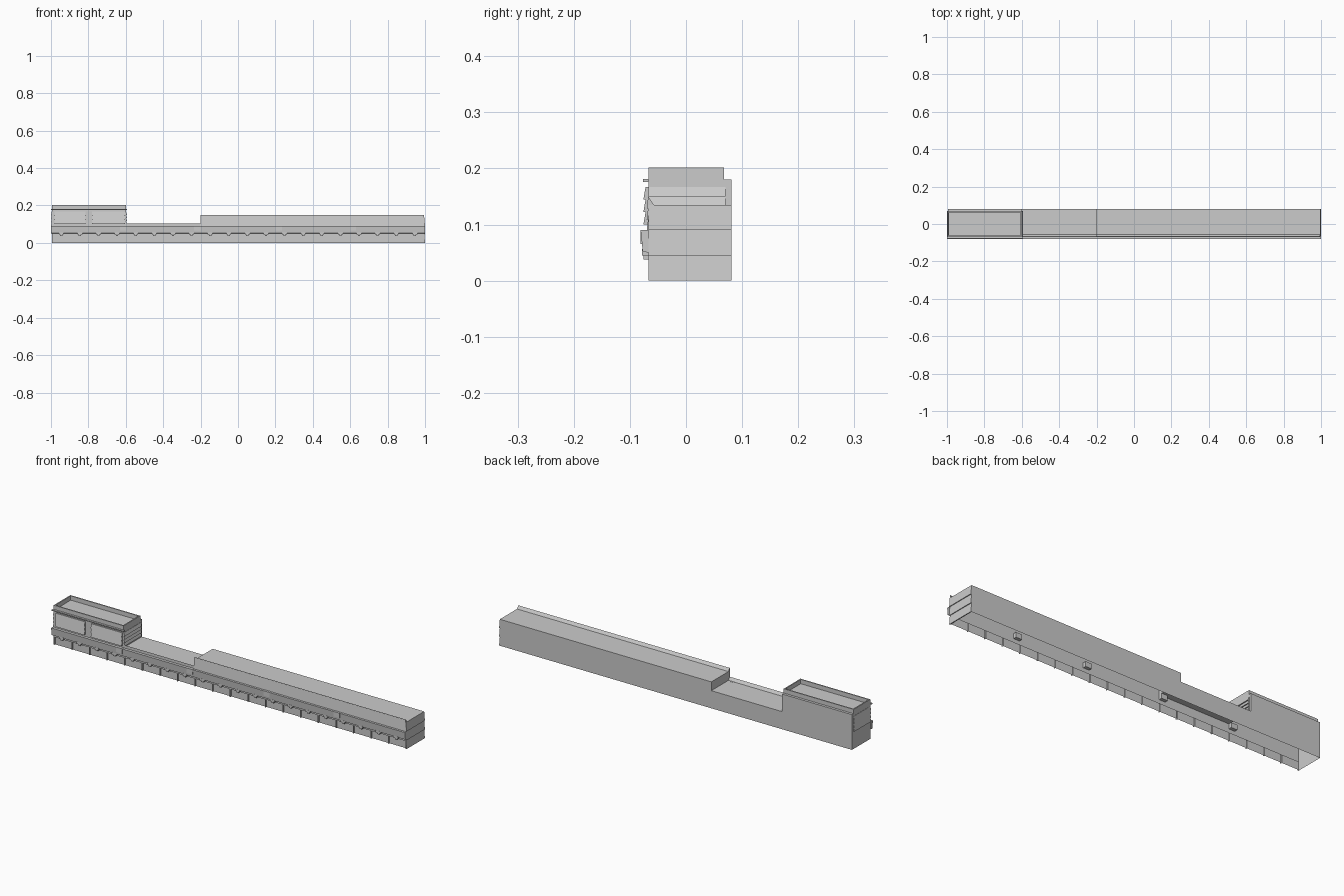
import bpy
import bmesh

cube = bpy.data.objects.get("Cube")
if cube:
    bpy.data.objects.remove(cube, do_unlink=True)

grey = bpy.data.materials.new("plain_grey")
grey.use_nodes = True
colour = (0.6, 0.6, 0.6, 1)
grey.diffuse_color = colour
grey.node_tree.nodes["Principled BSDF"].inputs["Base Color"].default_value = colour

FRONT, BACK, END = -0.067, 0.081, 0.995


def finish(name, bm):
    bmesh.ops.recalc_face_normals(bm, faces=bm.faces)
    mesh = bpy.data.meshes.new(name)
    bm.to_mesh(mesh)
    bm.free()
    mesh.materials.append(grey)
    obj = bpy.data.objects.new(name, mesh)
    bpy.context.collection.objects.link(obj)
    return obj


def sweep(name, path, axis, a, b, closed=False, caps=(False, False)):
    """Sweep a 2D path along one axis from a to b, with optional end caps."""
    bm = bmesh.new()

    def point(p, t):
        co = list(p)
        co.insert("xyz".index(axis), t)
        return bm.verts.new(co)

    rows = [[point(p, t) for p in path] for t in (a, b)]
    n = len(path)
    for i in range(n if closed else n - 1):
        j = (i + 1) % n
        bm.faces.new((rows[0][i], rows[0][j], rows[1][j], rows[1][i]))
    for row, cap in zip(rows, caps):
        if cap:
            bm.faces.new(row)
    return finish(name, bm)


def box(name, x, y, z):
    return sweep(name, [(x[0], y[0]), (x[1], y[0]), (x[1], y[1]), (x[0], y[1])],
                 "z", *z, closed=True, caps=(True, True))


def siding(name, axis, wall, out, a, b, z0, z1, rows, offset=0.0):
    """Lapped boards; out is the signed depth of each board's lower edge."""
    h = (z1 - z0) / rows
    path = [(wall, z0)]
    for i in range(rows):
        path += [(wall + offset + out, z0 + i * h), (wall + offset + out * 0.2, z0 + (i + 1) * h)]
    path.append((wall, z1))
    return sweep(name, path, axis, a, b, closed=True, caps=(True, True))


# Stepped shell: roofs, end walls and back wall, open underneath
outline = [(-END, 0), (-END, 0.18), (-0.6, 0.18), (-0.6, 0.09),
           (-0.2, 0.09), (-0.2, 0.135), (END, 0.135), (END, 0)]
sweep("building_shell", outline, "y", FRONT, BACK, caps=(False, True))

# Upper front wall follows the same stepped outline
bm = bmesh.new()
bm.faces.new([bm.verts.new((x, FRONT, max(z, 0.04))) for x, z in outline])
finish("upper_front_wall", bm)

# Ground floor front: shallow bays between narrow piers
plan = []
for i in range(20):
    x = -END + i * 0.0995
    plan += [(x, FRONT), (x + 0.004, FRONT), (x + 0.004, FRONT + 0.007), (x + 0.0995, FRONT + 0.007)]
plan.append((END, FRONT))
sweep("ground_floor_bays", plan, "z", 0, 0.042)

# Sloping fascia along the whole front, with brackets below it
sweep("front_fascia", [(FRONT, 0.09), (-0.081, 0.09), (-0.077, 0.052), (FRONT, 0.05)],
      "x", -1, 1, closed=True, caps=(True, True))
for i in range(20):
    x = -0.945 + i * 0.0995
    box("fascia_bracket", (x - 0.013, x + 0.013), (-0.078, FRONT), (0.045, 0.056))
    box("bracket_foot", (x - 0.006, x + 0.006), (-0.076, FRONT), (0.038, 0.045))

# Small boxes set through the fascia
for x in (-0.615, -0.217, 0.217, 0.615):
    box("fascia_box", (x - 0.017, x + 0.017), (-0.0815, -0.05), (0.065, 0.0905))

# Wedge parapets on the front edge of the lower roofs
for name, a, b, z in (("middle_parapet", -0.6, -0.2, 0.09), ("long_parapet", -0.2, END, 0.135)):
    sweep(name, [(FRONT, z), (FRONT, z + 0.015), (FRONT + 0.01, z)],
          "x", a, b, closed=True, caps=(True, True))

# Lapped boards on the long front and on the end walls
siding("long_front_siding", "x", FRONT, -0.003, -0.2, END, 0.09, 0.148, 3)
siding("long_end_siding", "y", END, 0.005, FRONT, BACK, 0.0, 0.135, 3)
siding("tower_outer_siding", "y", -END, -0.005, FRONT, 0.07, 0.09, 0.167, 4)
siding("tower_inner_siding", "y", -0.6, 0.007, FRONT, 0.07, 0.1, 0.167, 4)

# Two projecting bays on the tall block
for a, b in ((-0.98, -0.815), (-0.78, -0.605)):
    siding("tower_front_bay", "x", FRONT, -0.005, a, b, 0.1, 0.167, 3, offset=-0.004)

# Cornice and open rim on the tall block roof
box("tower_cornice", (-1, -0.593), (-0.077, FRONT), (0.176, 0.181))
T = 0.006
box("rim_front", (-END, -0.6), (FRONT, FRONT + T), (0.18, 0.202))
box("rim_back", (-END, -0.6), (0.068 - T, 0.068), (0.18, 0.202))
for x in (-END, -0.6 - T):
    box("rim_side", (x, x + T), (FRONT + T, 0.068 - T), (0.18, 0.202))
